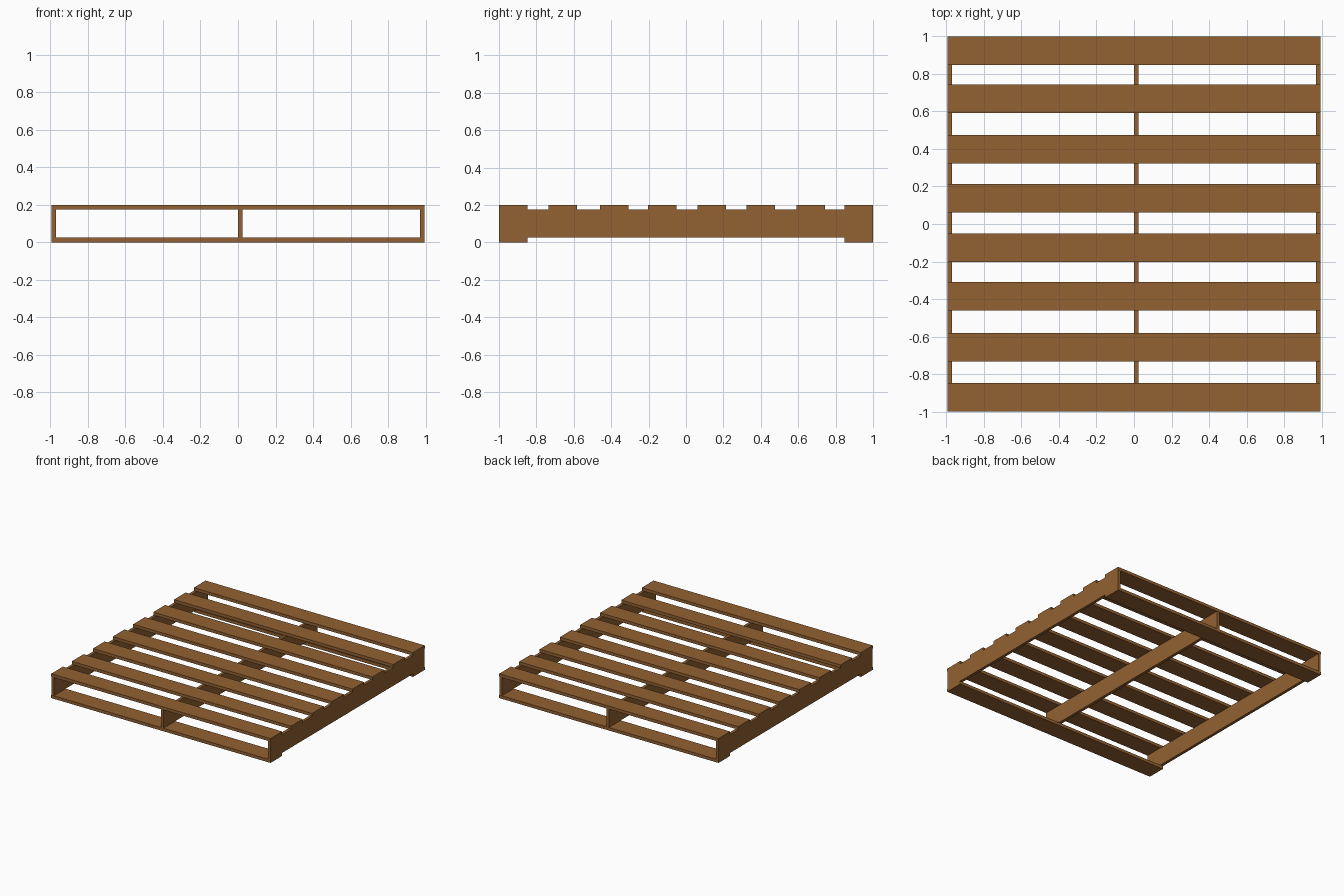
import bpy

if "Cube" in bpy.data.objects:
    bpy.data.objects.remove(bpy.data.objects["Cube"])

wood = bpy.data.materials.new("wood")
wood.diffuse_color = (0.29, 0.12, 0.032, 1)
wood.use_nodes = True
wood.node_tree.nodes["Principled BSDF"].inputs["Base Color"].default_value = wood.diffuse_color

HALF_X = 0.995   # half the deck width
THICK = 0.025    # board thickness
BOARD = 0.152    # board width
HEIGHT = 0.2


def board(name, center, size):
    bpy.ops.mesh.primitive_cube_add(size=1, location=center)
    ob = bpy.context.object
    ob.name = name
    ob.scale = size
    bpy.ops.object.transform_apply(location=False, rotation=False, scale=True)
    ob.data.materials.append(wood)
    return ob


# Top deck: eight hand-spaced slats
for i, y in enumerate((-0.924, -0.658, -0.384, -0.126, 0.138, 0.399, 0.667, 0.924)):
    board(f"deck_slat_{i + 1}", (0, y, HEIGHT - THICK / 2), (2 * HALF_X, BOARD, THICK))

# Three stringers standing on edge (the middle one sits slightly off centre)
for name, x in (("left", -HALF_X + 0.012), ("middle", 0.012), ("right", HALF_X - 0.012)):
    board(f"{name}_stringer", (x, 0, HEIGHT / 2), (0.024, 1.998, HEIGHT - 2 * THICK))

# Bottom boards at the front and back ends
for name, y in (("front", -0.924), ("back", 0.924)):
    board(f"{name}_bottom_board", (0, y, THICK / 2), (2 * HALF_X, BOARD, THICK))
